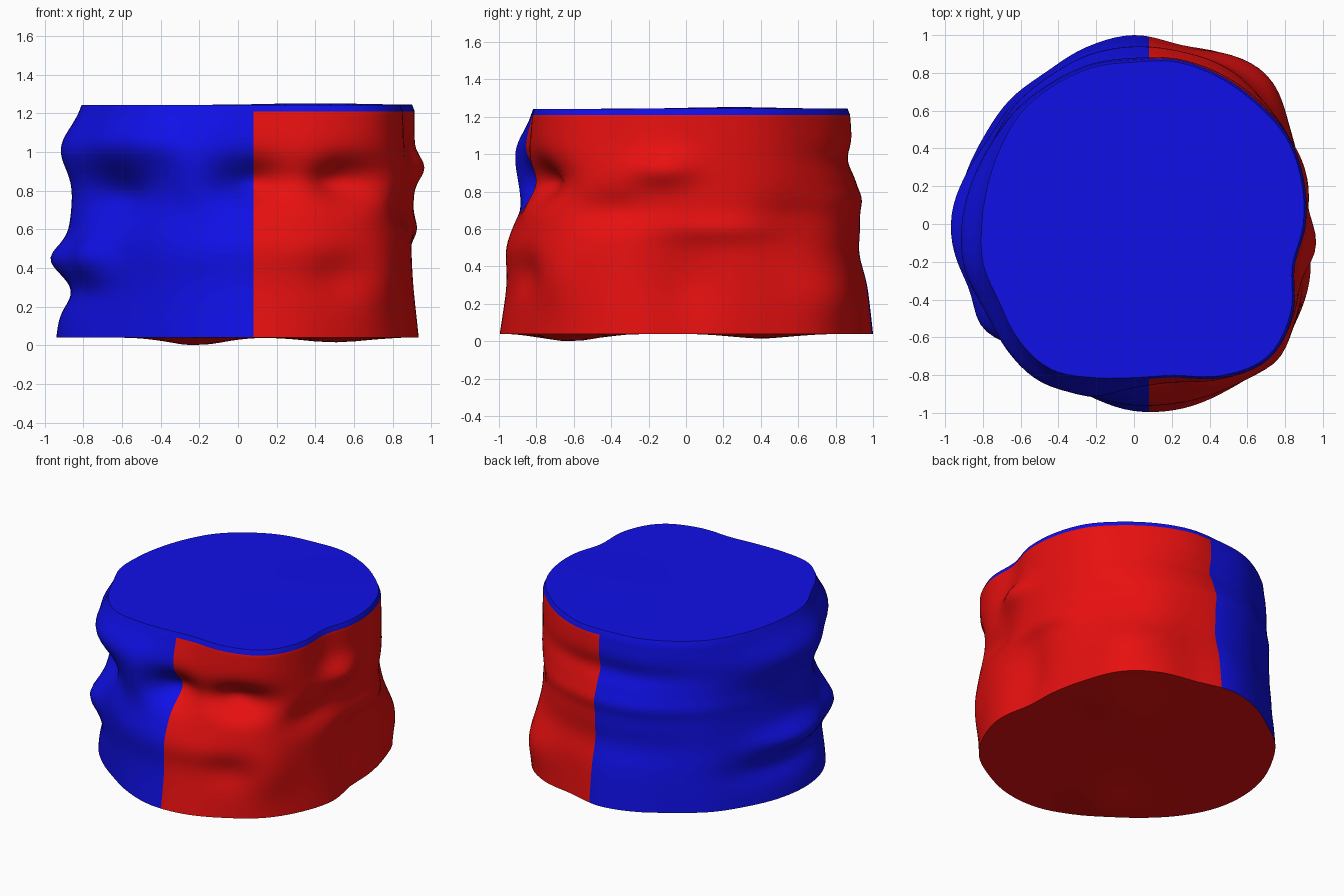
import bpy, bmesh
from math import sin, cos, pi, exp, radians

if "Cube" in bpy.data.objects:
    bpy.data.objects.remove(bpy.data.objects["Cube"])

# Outline radii every 15 degrees, starting at +x, counter-clockwise
BASE = [.91, .92, .96, 1.02, 1.02, .98, 1.0, .97, .93, .93, .92, .93,
        .94, .94, .92, .90, .90, .94, .99, 1.01, 1.01, 1.02, 1.0, .97]
TOP = [.91, .93, .94, .92, .91, .90, .87, .87, .86, .85, .82, .80,
       .80, .82, .82, .86, .88, .84, .82, .84, .94, 1.01, .97, .88]

# Lumps and dents: angle, height, angular width, vertical width, amount
LUMPS = [
    (180, .45, 22, .09, .08), (214, .46, 10, .13, .08),
    (185, 1.02, 35, .15, .09), (240, 1.05, 28, .13, .08),
    (224, .77, 15, .13, -.09), (256, .88, 9, .16, .06),
    (255, .50, 22, .16, .03), (276, .84, 12, .11, -.13),
    (306, .85, 12, .11, -.15), (352, .92, 10, .09, .07),
    (335, .70, 12, .10, -.05), (50, .25, 14, .17, .05),
    (38, .65, 14, .15, -.04), (0, .33, 12, .24, -.05),
    (12, .60, 22, .07, .03), (316, .35, 9, .16, .03),
    (290, .50, 25, .12, .03), (302, .36, 9, .12, -.03),
    (90, .97, 38, .08, -.035), (90, .47, 40, .12, -.025),
    (95, .76, 45, .06, .02), (180, .27, 30, .09, -.05),
]
Z0, ZR, ZT, SEAM = .04, 1.21, 1.243, .08
N, ROWS = 120, 48


def outline(table, deg):
    """Catmull-Rom interpolation around a closed table of radii."""
    u = deg / 15
    i, f = int(u), u - int(u)
    a, b, c, d = (table[(i + k) % 24] for k in (-1, 0, 1, 2))
    return b + .5 * f * (c - a + f * (2*a - 5*b + 4*c - d + f * (3*(b - c) + d - a)))


def radius(deg, z):
    t = (z - Z0) / (ZR - Z0)
    r = outline(BASE, deg) * (1 - t) + outline(TOP, deg) * t
    for a, h, wa, wz, amt in LUMPS:
        da = (deg - a + 180) % 360 - 180
        r += amt * exp(-(da / wa) ** 2 - ((z - h) / wz) ** 2)
    return r


def material(name, color):
    m = bpy.data.materials.new(name)
    m.diffuse_color = color
    m.use_nodes = True
    m.node_tree.nodes["Principled BSDF"].inputs["Base Color"].default_value = m.diffuse_color
    return m


bm = bmesh.new()


def ring(z, scale=1.0, height=None):
    out = []
    for i in range(N):
        deg = 360 * i / N
        r = radius(deg, z) * scale
        x, y = r * cos(radians(deg)), r * sin(radians(deg))
        out.append(bm.verts.new((x, y, height(x, y) if height else z)))
    return out


def underside(x, y):
    # shallow feet bulging below the base rim
    return Z0 - .04 * exp(-((x + .22)**2 + (y + .62)**2) / .04) \
              - .025 * exp(-((x - .5)**2 + (y - .4)**2) / .05)


def top_skin(x, y):
    return ZT + .009 * exp(-((x - .4)**2 + (y - .25)**2) / .12)


# Stack: underside rings, side wall, top rim, top skin
rings = [ring(Z0, s, underside) for s in (.2, .4, .55, .65, .75, .85, .93)]
rings += [ring(Z0 + (ZR - Z0) * k / ROWS) for k in range(ROWS + 1)]
rings += [ring(ZR, s, top_skin) for s in (.985, .8, .6, .4, .2)]
for lo, hi in zip(rings, rings[1:]):
    for i in range(N):
        j = (i + 1) % N
        bm.faces.new((lo[i], lo[j], hi[j], hi[i]))
for loop, h, flip in ((rings[0], Z0, True), (rings[-1], ZT, False)):
    c = bm.verts.new((0, 0, h))
    for i in range(N):
        p, q = loop[i], loop[(i + 1) % N]
        bm.faces.new((q, p, c) if flip else (p, q, c))

# Straight colour seam through the body
bmesh.ops.bisect_plane(bm, geom=bm.verts[:] + bm.edges[:] + bm.faces[:],
                       plane_co=(SEAM, 0, 0), plane_no=(1, 0, 0))
bmesh.ops.recalc_face_normals(bm, faces=bm.faces[:])
for f in bm.faces:
    c = f.calc_center_median()
    under = c.z < Z0 + .003
    f.material_index = 1 if not under and (c.x < SEAM or c.z > ZR) else 0

mesh = bpy.data.meshes.new("lumpy_drum")
bm.to_mesh(mesh)
bm.free()
mesh.materials.append(material("red", (.8, .005, .005, 1)))
mesh.materials.append(material("blue", (.005, .005, .8, 1)))
drum = bpy.data.objects.new("lumpy_drum", mesh)
bpy.context.collection.objects.link(drum)
bpy.context.view_layer.objects.active = drum
drum.select_set(True)
bpy.ops.object.shade_smooth_by_angle(angle=radians(40))
